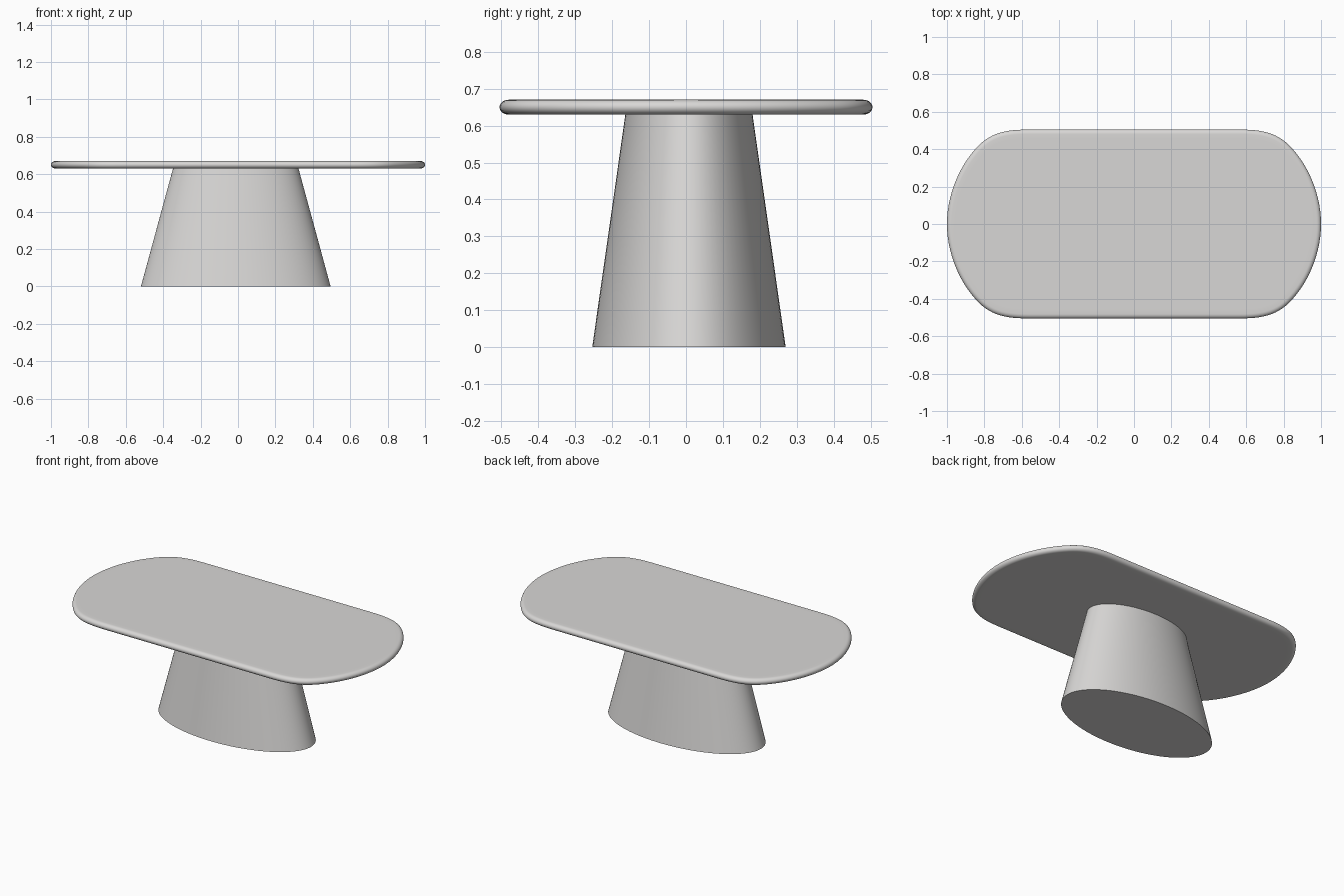
import bpy, bmesh, math
from mathutils import Vector

if "Cube" in bpy.data.objects:
    bpy.data.objects.remove(bpy.data.objects["Cube"])

stone = bpy.data.materials.new("warm light grey")
stone.diffuse_color = (0.69, 0.68, 0.67, 1)
stone.use_nodes = True
stone.node_tree.nodes["Principled BSDF"].inputs["Base Color"].default_value = stone.diffuse_color


def loft(name, rings):
    """Skin a stack of closed rings (bottom to top) and cap both ends."""
    bm = bmesh.new()
    loops = [[bm.verts.new(p) for p in ring] for ring in rings]
    n = len(loops[0])
    for a, b in zip(loops, loops[1:]):
        for i in range(n):
            j = (i + 1) % n
            bm.faces.new((a[i], a[j], b[j], b[i]))
    bm.faces.new(loops[0][::-1])
    bm.faces.new(loops[-1])
    bmesh.ops.recalc_face_normals(bm, faces=bm.faces)
    me = bpy.data.meshes.new(name)
    bm.to_mesh(me)
    bm.free()
    me.materials.append(stone)
    ob = bpy.data.objects.new(name, me)
    bpy.context.collection.objects.link(ob)
    bpy.ops.object.select_all(action='DESELECT')
    ob.select_set(True)
    bpy.context.view_layer.objects.active = ob
    bpy.ops.object.shade_smooth_by_angle(angle=math.radians(35))
    return ob


def bezier(a, b, c, d, steps):
    """Points on a cubic curve, without the last one."""
    a, b, c, d = map(Vector, (a, b, c, d))
    out = []
    for i in range(steps):
        t = i / steps
        s = 1 - t
        out.append(a * s**3 + b * 3 * s * s * t + c * 3 * s * t * t + d * t**3)
    return out


# Tabletop outline: one quarter, mirrored to all four
quarter = (bezier((1, 0), (1, .16), (.93, .32), (.83, .42), 14)
           + bezier((.83, .42), (.76, .49), (.68, .505), (.56, .505), 12)
           + [Vector((.56, .505))])
half = quarter + [Vector((-p.x, p.y)) for p in reversed(quarter)]
outline = half[:-1] + [Vector((-p.x, -p.y)) for p in half[:-1]]


def inset(dist, z):
    """The tabletop outline moved inward by dist, at height z."""
    ring = []
    for i, p in enumerate(outline):
        t = (outline[(i + 1) % len(outline)] - outline[i - 1]).normalized()
        ring.append((p.x - t.y * dist, p.y + t.x * dist, z))
    return ring


# Tabletop: thin slab with a fully rounded rim
rings = [inset(.05, .63)]
for k in range(13):
    a = math.pi * (k / 12 - .5)
    rings.append(inset(.024 * (1 - math.cos(a)), .65 + .02 * math.sin(a)))
rings.append(inset(.05, .67))
loft("tabletop", rings)


def ellipse(rx, ry, z, n=96):
    return [(-.012 + rx * math.cos(2 * math.pi * i / n),
             .008 + ry * math.sin(2 * math.pi * i / n), z) for i in range(n)]


# Pedestal: tapered elliptical column
loft("pedestal", [ellipse(.507, .262, 0), ellipse(.335, .172, .632)])
